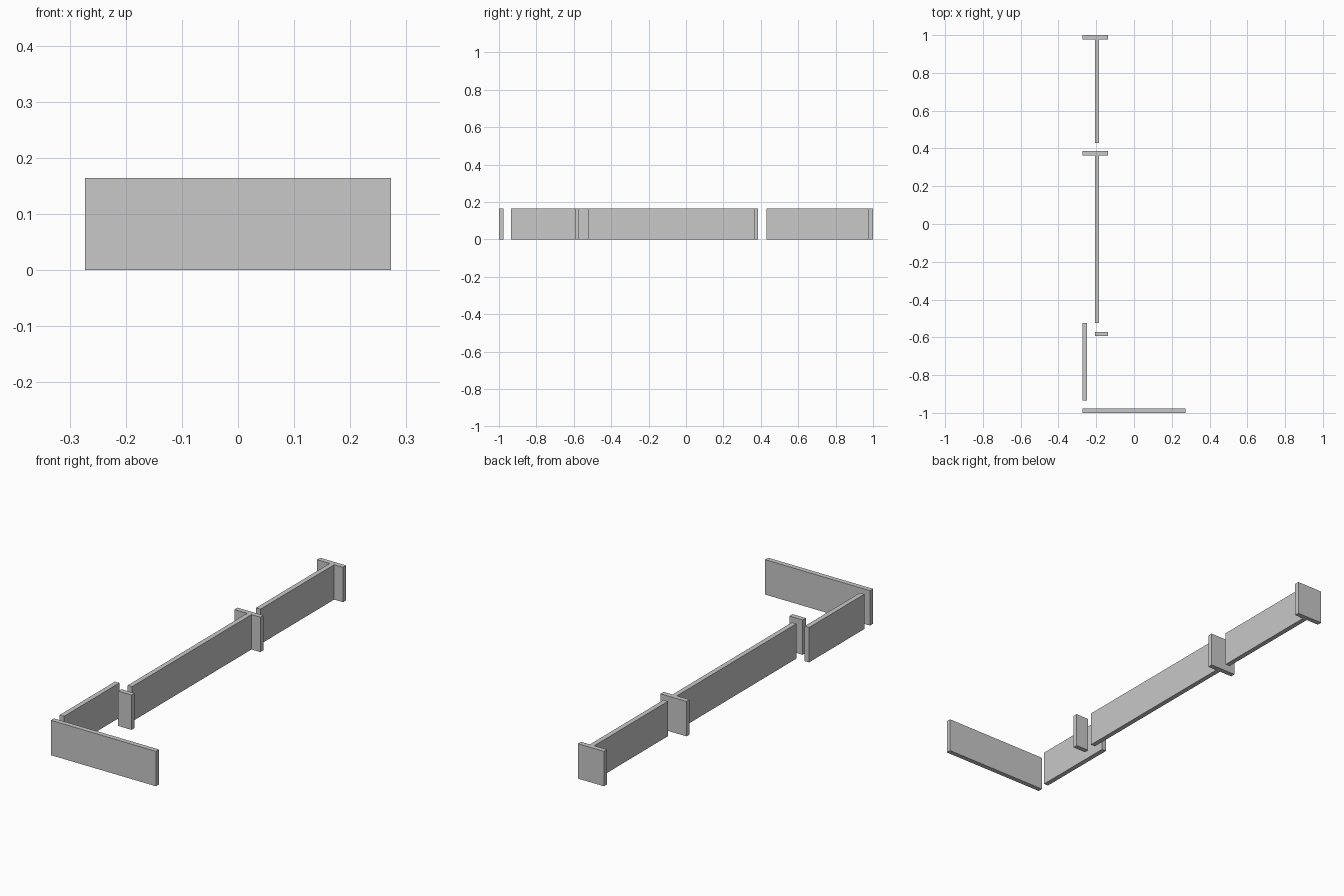
import bpy

cube = bpy.data.objects.get("Cube")
if cube:
    bpy.data.objects.remove(cube, do_unlink=True)

HEIGHT = 0.164
T = 0.023    # wall thickness
LEFT = -0.273   # outer edge
SPINE = -0.207  # edge of the long wall line
PIER = -0.138   # inner edge of the short cross walls

grey = bpy.data.materials.new("plain_grey")
grey.use_nodes = True
colour = (0.58, 0.58, 0.58, 1)
grey.diffuse_color = colour
grey.node_tree.nodes["Principled BSDF"].inputs["Base Color"].default_value = colour


def wall(name, x0, x1, y0, y1):
    """Upright rectangular slab standing on the ground."""
    bpy.ops.mesh.primitive_cube_add(size=1, location=((x0 + x1) / 2, (y0 + y1) / 2, HEIGHT / 2))
    ob = bpy.context.object
    ob.name = name
    ob.scale = (x1 - x0, y1 - y0, HEIGHT)
    bpy.ops.object.transform_apply(location=False, rotation=False, scale=True)
    ob.data.materials.append(grey)


# Walls running across
wall("front_wall", LEFT, -LEFT, -1, -1 + T)
wall("door_pier", SPINE, PIER, -0.594, -0.594 + T)
wall("middle_cross_wall", LEFT, PIER, 0.363, 0.363 + T)
wall("back_cross_wall", LEFT, PIER, 1 - T, 1)

# Walls running front to back
wall("front_side_wall", LEFT, LEFT + T, -0.935, -0.524)
wall("long_spine_wall", SPINE, SPINE + T, -0.524, 0.363)
wall("back_spine_wall", SPINE, SPINE + T, 0.43, 1 - T)
